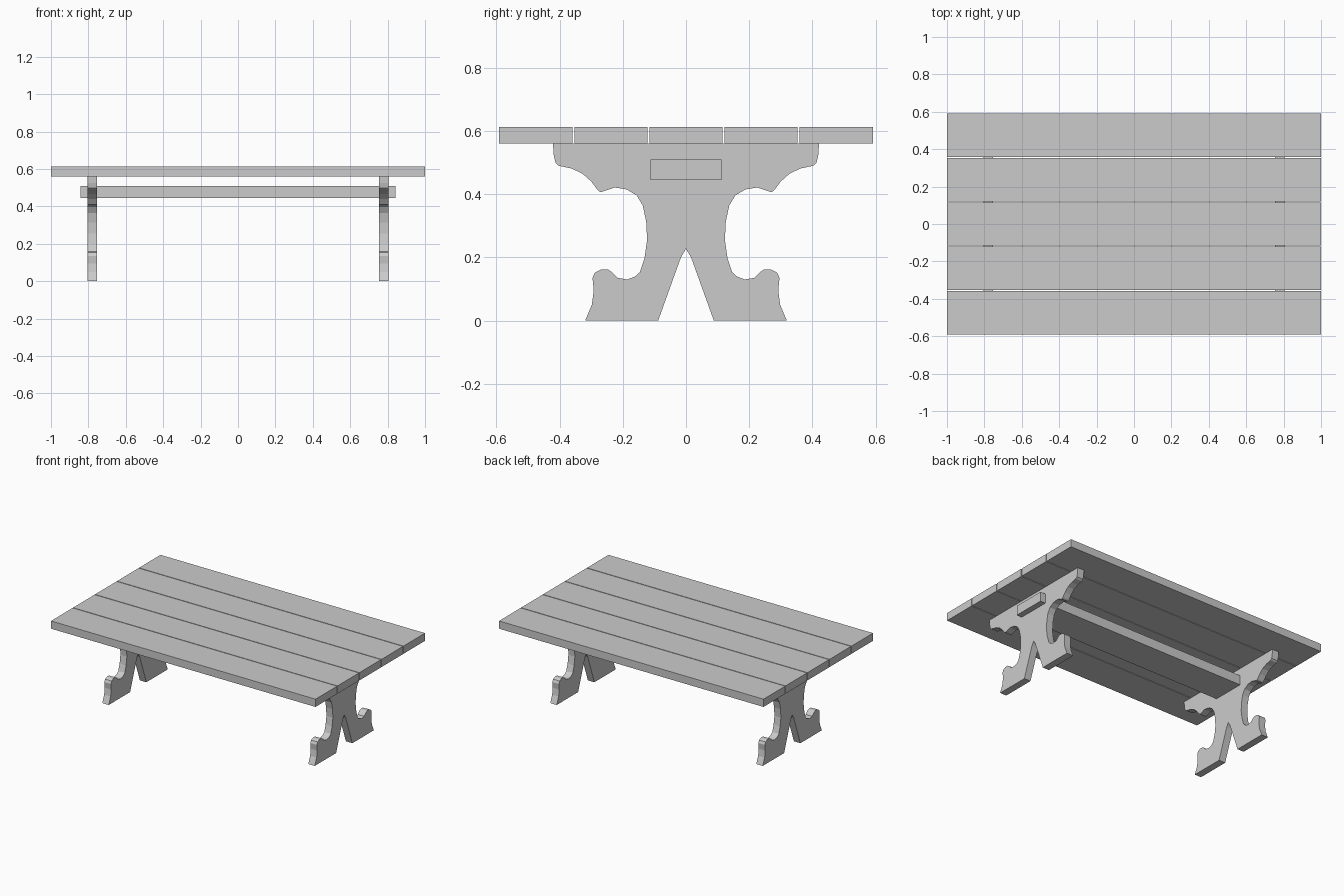
import bpy, bmesh

if "Cube" in bpy.data.objects:
    bpy.data.objects.remove(bpy.data.objects["Cube"])


def finish(name, bm):
    bmesh.ops.recalc_face_normals(bm, faces=bm.faces)
    mesh = bpy.data.meshes.new(name)
    bm.to_mesh(mesh)
    bm.free()
    obj = bpy.data.objects.new(name, mesh)
    bpy.context.collection.objects.link(obj)
    return obj


def box(name, lo, hi):
    bm = bmesh.new()
    bmesh.ops.create_cube(bm, size=1)
    for v in bm.verts:
        v.co = [(a + b) / 2 + c * (b - a) for a, b, c in zip(lo, hi, v.co)]
    return finish(name, bm)


def extruded_profile(name, points, x0, x1):
    bm = bmesh.new()
    face = bm.faces.new([bm.verts.new((x0, y, z)) for y, z in points])
    ext = bmesh.ops.extrude_face_region(bm, geom=[face], use_keep_orig=True)
    verts = [g for g in ext["geom"] if isinstance(g, bmesh.types.BMVert)]
    bmesh.ops.translate(bm, verts=verts, vec=(x1 - x0, 0, 0))
    return finish(name, bm)


# Table top: five planks with narrow gaps
for i in range(5):
    y = (i - 2) * 0.2375
    box(f"top_plank_{i + 1}", (-1, y - 0.1162, 0.56), (1, y + 0.1162, 0.613))

# Scrolled trestle outline, one half from the top corner down to the notch
half = [
    (0.421, 0.56), (0.419, 0.525), (0.413, 0.499), (0.403, 0.490),
    (0.362, 0.481), (0.328, 0.465), (0.300, 0.440), (0.279, 0.412),
    (0.270, 0.406), (0.226, 0.421), (0.188, 0.415), (0.156, 0.396),
    (0.137, 0.364), (0.126, 0.314), (0.123, 0.255), (0.131, 0.199),
    (0.146, 0.153), (0.162, 0.139), (0.186, 0.130), (0.216, 0.135),
    (0.234, 0.153), (0.246, 0.161), (0.270, 0.161), (0.288, 0.152),
    (0.296, 0.135), (0.292, 0.095), (0.298, 0.050), (0.319, 0.0),
    (0.088, 0.0), (0.016, 0.200), (0.0, 0.227),
]
outline = half + [(-y, z) for y, z in reversed(half[:-1])]

# Two trestle legs
for name, x in (("left_trestle", -0.779), ("right_trestle", 0.779)):
    extruded_profile(name, outline, x - 0.0245, x + 0.0245)

# Stretcher beam passing through both trestles
box("stretcher", (-0.843, -0.113, 0.445), (0.843, 0.113, 0.51))
